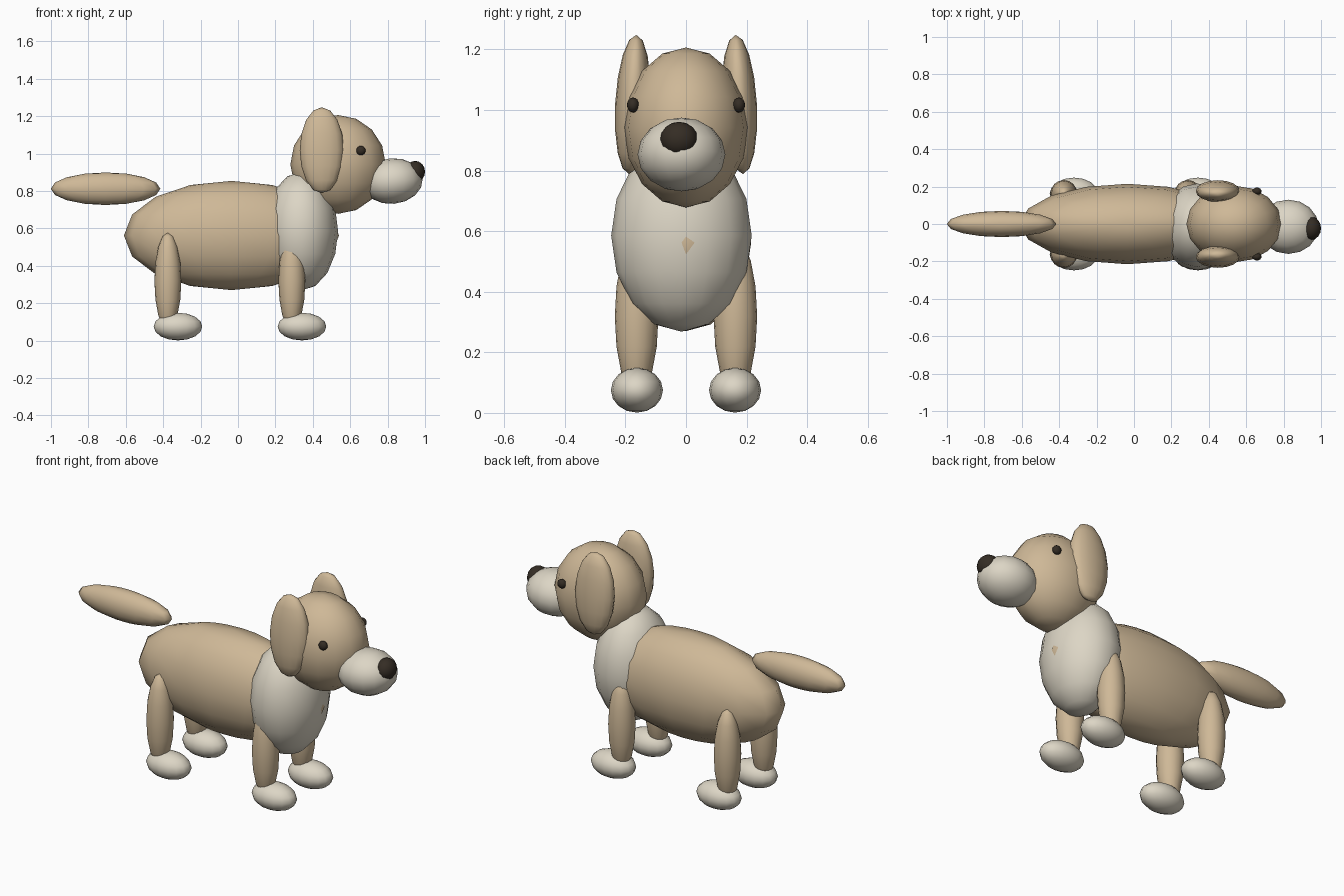
import bpy
from math import radians

cube = bpy.data.objects.get("Cube")
if cube:
    bpy.data.objects.remove(cube, do_unlink=True)


def material(name, rgb):
    mat = bpy.data.materials.new(name)
    mat.use_nodes = True
    mat.diffuse_color = (*rgb, 1)
    bsdf = next(n for n in mat.node_tree.nodes if n.type == "BSDF_PRINCIPLED")
    bsdf.inputs["Base Color"].default_value = (*rgb, 1)
    bsdf.inputs["Roughness"].default_value = 0.8
    return mat


tan = material("tan fur", (0.62, 0.48, 0.31))
cream = material("cream fur", (0.72, 0.67, 0.56))
dark = material("dark brown", (0.035, 0.026, 0.018))


def ellipsoid(name, mat, centre, radii, tilt=(0, 0, 0)):
    """Smooth sixteen-sided ball stretched to the given radii."""
    bpy.ops.mesh.primitive_uv_sphere_add(segments=16, ring_count=8, radius=1)
    ob = bpy.context.object
    ob.name = name
    ob.scale = radii
    bpy.ops.object.transform_apply(location=False, rotation=False, scale=True)
    ob.location = centre
    ob.rotation_euler = [radians(a) for a in tilt]
    ob.data.materials.append(mat)
    bpy.ops.object.shade_smooth()
    return ob


# Trunk
ellipsoid("body", tan, (-0.035, 0, 0.562), (0.575, 0.215, 0.292))
ellipsoid("chest", cream, (0.338, -0.015, 0.585), (0.197, 0.232, 0.317))
ellipsoid("tail", tan, (-0.708, 0, 0.812), (0.293, 0.07, 0.087))

# Head
ellipsoid("head", tan, (0.535, 0, 0.942), (0.255, 0.205, 0.264))
ellipsoid("muzzle", cream, (0.825, -0.015, 0.853), (0.163, 0.145, 0.122), (0, -5, 0))
ellipsoid("nose", dark, (0.947, -0.023, 0.903), (0.053, 0.062, 0.058))

# Paired parts on each side
for side, s in (("left", 1), ("right", -1)):
    ellipsoid(f"{side}_ear", tan, (0.448, s * 0.176, 1.018),
              (0.118, 0.058, 0.23), (s * 3, 0, 0))
    ellipsoid(f"{side}_eye", dark, (0.657, s * 0.175, 1.016), (0.025, 0.02, 0.025))
    for end, x in (("front", 0.288), ("back", -0.375)):
        ellipsoid(f"{end}_{side}_leg", tan, (x, s * 0.163, 0.318), (0.072, 0.072, 0.26))
        ellipsoid(f"{end}_{side}_paw", cream, (x + 0.054, s * 0.162, 0.075),
                  (0.13, 0.086, 0.074))
